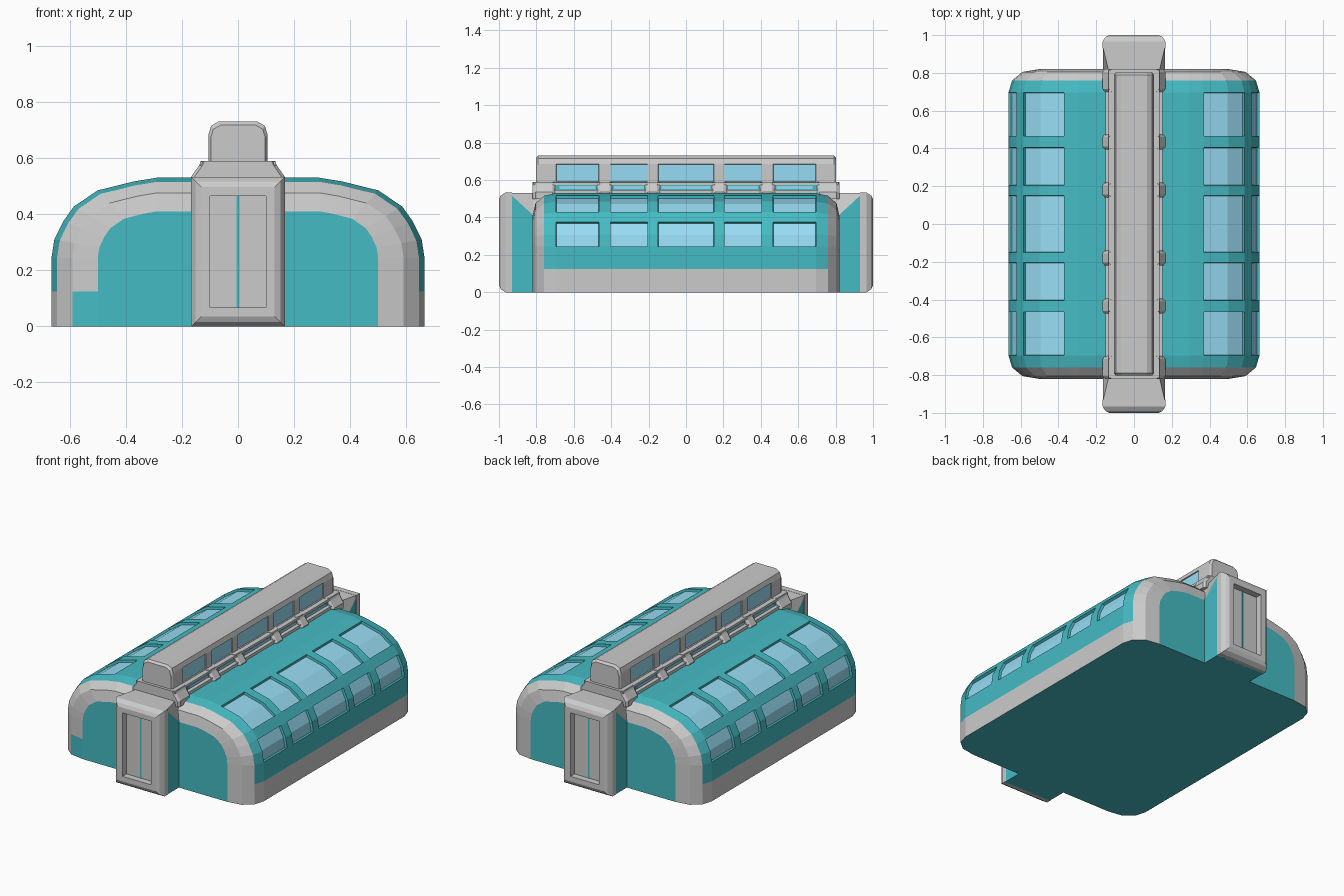
import bpy, bmesh

if "Cube" in bpy.data.objects:
    bpy.data.objects.remove(bpy.data.objects["Cube"])

def material(name, rgb):
    m = bpy.data.materials.new(name)
    m.diffuse_color = (*rgb, 1)
    m.use_nodes = True
    m.node_tree.nodes["Principled BSDF"].inputs["Base Color"].default_value = m.diffuse_color
    return m

MATS = [material("grey", (0.72, 0.72, 0.72)),
        material("teal", (0.06, 0.5, 0.55)),
        material("glass", (0.31, 0.72, 0.9))]
GREY, TEAL, GLASS = range(3)
WINDOWS = [(-0.695, -0.465), (-0.405, -0.205), (-0.15, 0.15), (0.205, 0.405), (0.465, 0.695)]
EDGES = [y for w in WINDOWS for y in w]

def finish(name, bm):
    bmesh.ops.recalc_face_normals(bm, faces=bm.faces)
    me = bpy.data.meshes.new(name)
    bm.to_mesh(me)
    bm.free()
    for m in MATS:
        me.materials.append(m)
    ob = bpy.data.objects.new(name, me)
    bpy.context.collection.objects.link(ob)
    return ob

def loft(name, rings, pick, cap=GREY, frame=None, depth=0.015):
    """Skin mirrored half profiles [(y, [(x, z), ...bottom to top])].
    pick(segment, strip, left) gives a material; glass is recessed."""
    bm = bmesh.new()
    n = len(rings[0][1])
    loops = []
    for y, half in rings:
        pts = list(half) + [(-x, z) for x, z in reversed(half)]
        loops.append([bm.verts.new((x, y, z)) for x, z in pts])
    for i in range(len(loops) - 1):
        a, b = loops[i], loops[i + 1]
        for j in range(2 * n):
            k = (j + 1) % (2 * n)
            f = bm.faces.new((a[j], a[k], b[k], b[j]))
            f.material_index = pick(i, j if j < n else 2 * n - 2 - j, j >= n)
    for loop in (loops[0], loops[-1]):
        bm.faces.new(loop).material_index = cap
    bmesh.ops.recalc_face_normals(bm, faces=bm.faces)
    if frame is not None:
        glass = [f for f in bm.faces if f.material_index == GLASS]
        rim = bmesh.ops.inset_region(bm, faces=glass, thickness=0.002, depth=-depth,
                                     use_even_offset=True, use_boundary=True)
        for f in rim["faces"]:
            f.material_index = frame
    return finish(name, bm)

def box(name, x0, x1, y0, y1, z0, z1, mat):
    bm = bmesh.new()
    bmesh.ops.create_cube(bm, size=1)
    for v in bm.verts:
        v.co = ((x0 + x1) / 2 + v.co.x * (x1 - x0), (y0 + y1) / 2 + v.co.y * (y1 - y0),
                (z0 + z1) / 2 + v.co.z * (z1 - z0))
    for f in bm.faces:
        f.material_index = mat
    return finish(name, bm)

# Arched hall: full section along the middle, rounded in at both ends
ARCH = [(0.665, 0), (0.665, 0.125), (0.665, 0.245), (0.655, 0.31), (0.623, 0.375),
        (0.585, 0.428), (0.5, 0.485), (0.37, 0.517), (0.29, 0.53)]

def arch(t):
    return [(0.29 + (x - 0.29) * (1 - 0.44 * t),
             z if z < 0.24 else 0.24 + (z - 0.24) * (1 - 0.414 * t)) for x, z in ARCH]

ends = [(0.82, 1), (0.805, 0.45), (0.76, 0.12)]
stations = [(-y, t) for y, t in ends] + [(y, 0) for y in EDGES] + [(y, t) for y, t in reversed(ends)]
last = len(stations) - 2

def hall_mat(i, s, left):
    if s == -1:
        return TEAL
    if i == 0 and s == 0 and left:
        return TEAL
    if i < 2 or i > last - 2 or s == 0:
        return GREY
    if 3 <= i <= last - 3 and i % 2 == 1 and s in (2, 3, 5, 6):
        return GLASS
    return TEAL

loft("hall", [(y, arch(t)) for y, t in stations], hall_mat, cap=TEAL, frame=TEAL)

# Roof lantern with side windows
LANTERN = [(0.105, 0.57), (0.105, 0.59), (0.105, 0.685), (0.096, 0.715), (0.07, 0.73)]
small = [(x - 0.008, z - (0.012 if z > 0.6 else 0)) for x, z in LANTERN]
rings = ([(-0.803, small), (-0.79, LANTERN)] + [(y, LANTERN) for y in EDGES]
         + [(0.79, LANTERN), (0.803, small)])
loft("roof_lantern", rings,
     lambda i, s, left: GLASS if s == 1 and 2 <= i <= 10 and i % 2 == 0 else GREY,
     frame=GREY, depth=0.006)

# Lantern plinth: teal core, grey rails, glass slits, brackets
box("plinth_core", -0.128, 0.128, -0.8, 0.8, 0.5, 0.575, TEAL)
box("plinth_cap", -0.135, 0.135, -0.815, 0.815, 0.573, 0.588, GREY)
for side in (-1, 1):
    xs = sorted((side * 0.12, side * 0.152))
    box("plinth_rail", *xs, -0.8, 0.8, 0.52, 0.548, GREY)
    for y0, y1 in WINDOWS:
        xs = sorted((side * 0.12, side * 0.132))
        box("plinth_slit", *xs, y0 + 0.02, y1 - 0.02, 0.553, 0.568, GLASS)
BRACKET = [(0.166, 0.5), (0.166, 0.535), (0.138, 0.575), (0.132, 0.59)]
slim = [(x - 0.012, z) for x, z in BRACKET]
for c, h in ((-0.76, 0.06), (-0.435, 0.04), (-0.18, 0.04), (0.18, 0.04), (0.435, 0.04), (0.76, 0.06)):
    loft("plinth_bracket", [(c - h, slim), (c - h + 0.015, BRACKET), (c + h - 0.015, BRACKET), (c + h, slim)],
         lambda i, s, left: GREY)

# Entrances at front and back
def rect(i):
    return [(0.167 - i, i), (0.167 - i, 0.533 - i)]

for side, label in ((-1, "front"), (1, "back")):
    wall = [(0.165, 0), (0.165, 0.41), (0.135, 0.532)]
    loft(label + "_porch",
         [(side * 0.94, [(0.165, 0), (0.165, 0.525), (0.165, 0.532)]), (side * 0.815, wall), (side * 0.7, wall)],
         lambda i, s, left: TEAL if s in (-1, 0) else GREY)
    frame = [(0.93, 0), (0.965, 0), (0.99, 0.016), (1.0, 0.036), (1.0, 0.068), (0.96, 0.068)]
    loft(label + "_door_frame", [(side * y, rect(i)) for y, i in frame], lambda i, s, left: GREY)
    ys = sorted((side * 0.95, side * 0.962))
    box(label + "_door_gap", -0.005, 0.005, *ys, 0.068, 0.465, TEAL)
